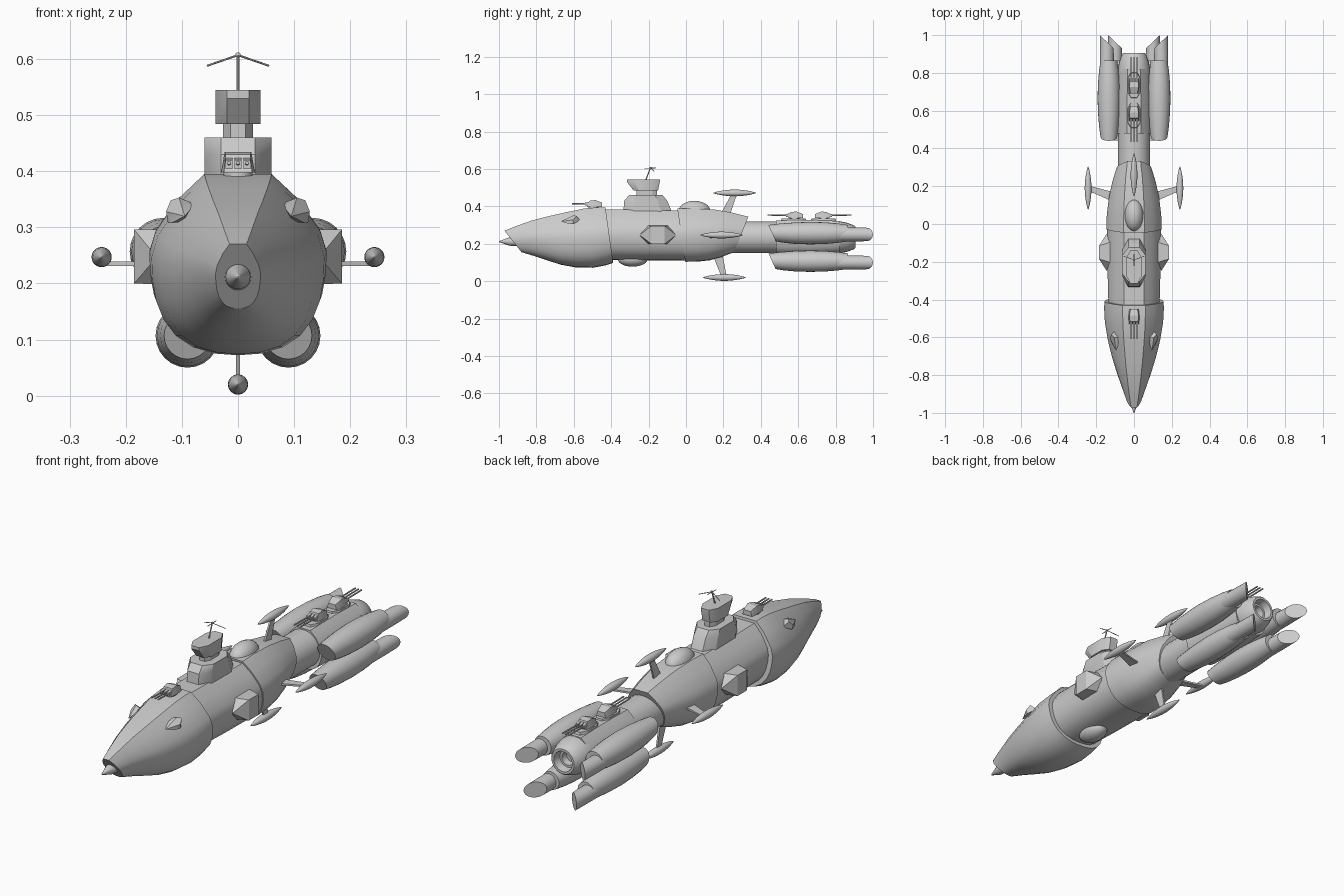
import bpy, bmesh, math
from mathutils import Vector, Matrix

if "Cube" in bpy.data.objects:
    bpy.data.objects.remove(bpy.data.objects["Cube"])

grey = bpy.data.materials.new("hull_grey")
grey.use_nodes = True
grey.diffuse_color = (0.6, 0.6, 0.6, 1)
grey.node_tree.nodes["Principled BSDF"].inputs["Base Color"].default_value = (0.6, 0.6, 0.6, 1)
parts = []


def finish(name, bm):
    bmesh.ops.recalc_face_normals(bm, faces=bm.faces)
    mesh = bpy.data.meshes.new(name)
    bm.to_mesh(mesh)
    bm.free()
    mesh.materials.append(grey)
    ob = bpy.data.objects.new(name, mesh)
    bpy.context.collection.objects.link(ob)
    parts.append(ob)
    return ob


# Unit cross-sections: x and z both run from -1 to 1
half = [(0.38, 1), (0.67, 0.72), (0.93, 0.34), (1, 0.1), (0.99, -0.15), (0.95, -0.38),
        (0.86, -0.6), (0.72, -0.78), (0.52, -0.91), (0.27, -0.98)]
HULL = [(0, 1)] + half + [(0, -1)] + [(-x, z) for x, z in reversed(half)]
ROUND = [(math.sin(a * math.tau / 24), math.cos(a * math.tau / 24)) for a in range(24)]


def loft(name, section, stations, cx=0):
    """Stations: y, half width, bottom z, top z, slant by height, slant by width."""
    bm = bmesh.new()
    rings = []
    for y, w, lo, hi, *slant in stations:
        sz, sx = (slant + [0, 0])[:2]
        mid, h = (lo + hi) / 2, (hi - lo) / 2
        rings.append([bm.verts.new((cx + u * w, y + v * h * sz + u * w * sx, mid + v * h))
                      for u, v in section])
    n = len(section)
    for a, b in zip(rings, rings[1:]):
        for i in range(n):
            bm.faces.new((a[i], a[(i + 1) % n], b[(i + 1) % n], b[i]))
    bm.faces.new(rings[0])
    bm.faces.new(rings[-1])
    return finish(name, bm)


def lathe(name, x, z, profile):
    """Round body along y; profile: y, radius and optional slants."""
    return loft(name, ROUND, [(p[0], p[1], z - p[1], z + p[1], *p[2:]) for p in profile], x)


def hull(name, points):
    bm = bmesh.new()
    for p in points:
        bm.verts.new(p)
    bmesh.ops.convex_hull(bm, input=bm.verts)
    bmesh.ops.dissolve_limit(bm, angle_limit=0.02, verts=bm.verts, edges=bm.edges)
    return finish(name, bm)


def footprint(w, y0, y1, z, nose=0.5):
    """Six-cornered-style deck outline with narrowed ends."""
    d = (y1 - y0) * 0.22
    return [(s * a, y, z) for s in (-1, 1) for a, y in
            ((w * nose, y0), (w, y0 + d), (w, y1 - d), (w * nose, y1))]


def ball(name, loc, size, seg=24, tilt=0):
    bm = bmesh.new()
    bmesh.ops.create_uvsphere(bm, u_segments=seg, v_segments=seg // 2, radius=1)
    bm.transform(Matrix.Translation(loc) @ Matrix.Rotation(tilt, 4, 'Y') @ Matrix.Diagonal((*size, 1)))
    return finish(name, bm)


def rod(name, a, b, r, seg=8):
    a, b = Vector(a), Vector(b)
    bm = bmesh.new()
    bmesh.ops.create_cone(bm, cap_ends=True, segments=seg, radius1=r, radius2=r, depth=(b - a).length)
    turn = (b - a).to_track_quat('Z', 'Y').to_matrix().to_4x4()
    bm.transform(Matrix.Translation((a + b) / 2) @ turn)
    return finish(name, bm)


# Main hull in three slanted sections
loft("bow_hull", HULL, [
    (-0.925, 0.04, 0.155, 0.27, -0.8), (-0.86, 0.064, 0.135, 0.295, -0.6),
    (-0.78, 0.092, 0.11, 0.325, -0.4), (-0.7, 0.117, 0.088, 0.348, -0.25),
    (-0.61, 0.139, 0.074, 0.371, -0.14), (-0.52, 0.154, 0.072, 0.389, -0.14),
    (-0.45, 0.158, 0.085, 0.395, -0.14), (-0.41, 0.157, 0.098, 0.394, -0.14)])
loft("middle_hull", HULL, [
    (-0.44, 0.135, 0.115, 0.383, -0.14), (-0.25, 0.14, 0.112, 0.382, -0.14),
    (-0.01, 0.142, 0.11, 0.378, -0.14)])
loft("aft_hull", HULL, [
    (-0.025, 0.147, 0.104, 0.388, -0.15), (0.05, 0.144, 0.105, 0.39, -0.1),
    (0.14, 0.133, 0.112, 0.383, 0.1), (0.22, 0.115, 0.13, 0.366, 0.25),
    (0.295, 0.092, 0.155, 0.345, 0.4)])
lathe("neck", 0, 0.235, [(0.2, 0.085), (0.52, 0.085)])
loft("engine_block", HULL, [
    (0.48, 0.094, 0.14, 0.325), (0.65, 0.096, 0.135, 0.328), (0.82, 0.088, 0.145, 0.322)])
lathe("main_nozzle", 0, 0.235, [
    (0.8, 0.086), (0.825, 0.085), (0.86, 0.078), (0.9, 0.063), (0.905, 0.058),
    (0.905, 0.047), (0.87, 0.04), (0.87, 0.03), (0.84, 0.026)])
lathe("nose_spike", 0, 0.212, [(-0.9, 0.024), (-0.945, 0.022), (-0.998, 0.003), (-1.0, 0.0005)])

# Four engine pods, with raked intakes and exhausts cut facing inward
for side, word in ((-1, "right"), (1, "left")):
    for level, x, z in (("upper", 0.133, 0.258), ("lower", 0.09, 0.108)):
        k = 1 if level == "upper" else 0.95
        lathe(f"{level}_{word}_engine", side * x, z - 0.001, [
            (0.46, 0.044 * k, -0.45), (0.51, 0.051 * k, -0.2), (0.58, 0.057 * k), (0.66, 0.06 * k),
            (0.74, 0.058 * k), (0.81, 0.052 * k), (0.865, 0.044 * k)])
        lathe(f"{level}_{word}_exhaust", side * (x + 0.011 * k), z - 0.008, [
            (0.8, 0.037), (0.9, 0.037), (0.965, 0.036, 0, side * 0.95)])

    # Side bulge: flat outer plate with wedge ends
    s = side
    hull(f"{word}_side_bulge",
         [(s * x, -0.15 + y, z) for x, y, z in (
             (0.185, 0.035, 0.2), (0.185, -0.035, 0.2), (0.185, 0.035, 0.296), (0.185, -0.035, 0.296),
             (0.145, 0.098, 0.247), (0.145, -0.098, 0.247))]
         + [(s * 0.12, -0.15 + y, z) for y in (-0.055, 0.055) for z in (0.198, 0.297)])

    # Teardrop blister on the bow shoulder
    hull(f"{word}_bow_blister",
         [(s * 0.128, -0.605, 0.328), (s * 0.105, -0.6, 0.353), (s * 0.12, -0.585, 0.348),
          (s * 0.085, -0.6, 0.345), (s * 0.125, -0.6, 0.308), (s * 0.095, -0.67, 0.32),
          (s * 0.08, -0.63, 0.338), (s * 0.118, -0.63, 0.308), (s * 0.1, -0.565, 0.325),
          (s * 0.09, -0.6, 0.31)])

ball("upper_dome", (0, 0.045, 0.375), (0.05, 0.085, 0.055))
ball("lower_dome", (0, -0.285, 0.118), (0.05, 0.08, 0.04))


# Sensor spindles on swept struts
def sensor(name, direction, root, tip, root_y, tip_y):
    d = Vector(direction)
    across = Vector((d.z, 0, d.x)) * 0.004
    drop = Vector((0, 0, -0.012 * abs(d.x)))
    centre = Vector((0, 0, 0.247))
    pts = []
    for dist, y, chord in ((root, root_y, 0.026), (tip, tip_y, 0.014)):
        base = centre + d * dist + drop
        pts += [base + across * t + Vector((0, y + c * chord, 0)) for t in (-1, 1) for c in (-1, 1)]
    hull(name + "_strut", pts)
    r = 0.018
    lathe(name + "_spindle", *[(centre + d * tip)[i] for i in (0, 2)],
          [(tip_y + 0.115 * t, max(r * math.cos(t * math.pi / 2) ** 0.75, 0.0005))
           for t in [math.sin(i * math.pi / 16) for i in range(-8, 9)]])


sensor("upper_sensor", (0, 0, 1), 0.11, 0.225, 0.21, 0.26)
sensor("lower_sensor", (0, 0, -1), 0.11, 0.227, 0.17, 0.205)
sensor("left_sensor", (1, 0, 0), 0.1, 0.243, 0.14, 0.19)
sensor("right_sensor", (-1, 0, 0), 0.1, 0.243, 0.14, 0.19)

# Command tower
hull("tower_base", footprint(0.06, -0.335, -0.075, 0.37) + footprint(0.06, -0.33, -0.1, 0.43)
     + footprint(0.06, -0.305, -0.125, 0.46))
hull("tower_neck", footprint(0.027, -0.265, -0.155, 0.45) + footprint(0.027, -0.265, -0.155, 0.495))
hull("bridge", footprint(0.04, -0.28, -0.15, 0.484) + footprint(0.04, -0.315, -0.14, 0.53)
     + footprint(0.04, -0.315, -0.14, 0.545))
mast_top = (0, -0.19, 0.607)
rod("mast", (0, -0.215, 0.54), mast_top, 0.003)
ball("mast_ball", mast_top, (0.005, 0.005, 0.005), 12)
for s, word in ((-1, "right"), (1, "left")):
    rod(f"{word}_antenna", mast_top, (s * 0.055, -0.17, 0.588), 0.0018, 6)
rod("long_antenna", (0, -0.222, 0.604), (0, -0.16, 0.606), 0.0018, 6)


# Triple-gun turrets; aim is -1 for forward, 1 for aft
def turret(name, y, z, aim, reach):
    def at(x, dy, dz):
        return (x, y + aim * dy, z + dz)
    rod(name + "_ring", (0, y, z - 0.02), (0, y, z + 0.006), 0.026, 16)
    hull(name + "_house", [at(s * w, dy, dz) for s in (-1, 1) for w, dy, dz in (
        (0.025, 0.035, 0.004), (0.03, 0, 0.004), (0.024, -0.045, 0.004), (0.022, 0.02, 0.036),
        (0.024, -0.01, 0.04), (0.018, -0.045, 0.026))])
    for i, x in enumerate((-0.016, 0, 0.016)):
        hull(f"{name}_sleeve_{i}", [at(x + dx, dy, dz) for dx in (-0.006, 0.006)
                                    for dy, dz in ((0, 0.01), (0.045, 0.01), (0.045, 0.026), (0, 0.034))])
        rod(f"{name}_barrel_{i}", at(x, 0.03, 0.019), at(x, reach, 0.021), 0.0035)


turret("bow_turret", -0.495, 0.394, -1, 0.115)
turret("fore_deck_turret", 0.58, 0.333, -1, 0.145)
turret("rear_deck_turret", 0.735, 0.333, 1, 0.15)
# Low plinths under the rear turrets
for n, y in (("fore", 0.575), ("rear", 0.735)):
    hull(f"{n}_plinth", footprint(0.035, y - 0.07, y + 0.07, 0.315) + footprint(0.032, y - 0.065, y + 0.065, 0.335))

# Smooth curved skin, keep the panel edges crisp
bpy.ops.object.select_all(action='DESELECT')
for ob in parts:
    ob.select_set(True)
bpy.context.view_layer.objects.active = parts[0]
bpy.ops.object.shade_smooth_by_angle(angle=math.radians(28))
